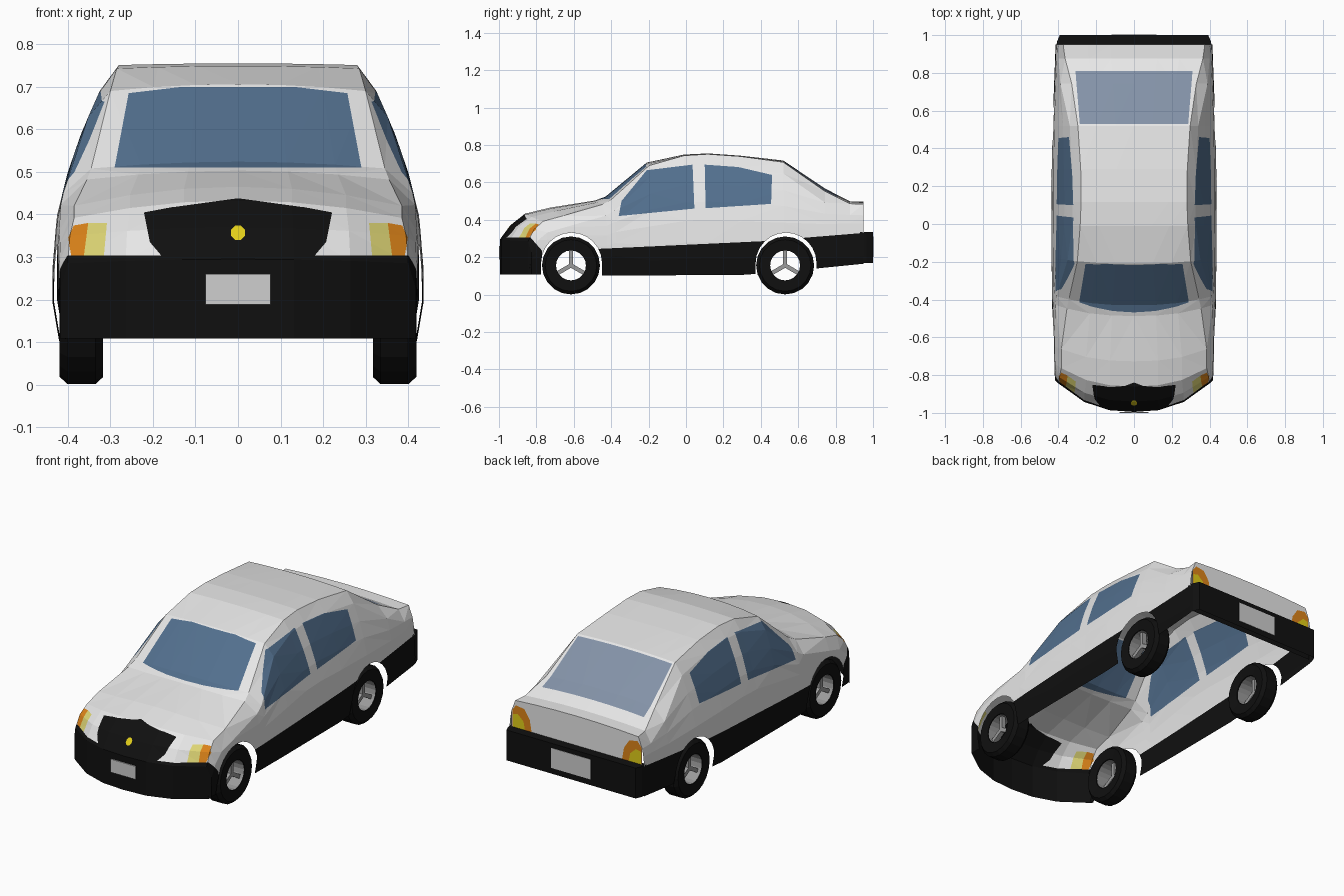
import bpy, bmesh, math
from mathutils import Vector

if "Cube" in bpy.data.objects:
    bpy.data.objects.remove(bpy.data.objects["Cube"])

COLOURS = [("body_white", (.80, .80, .80)), ("trim_black", (.005, .005, .005)),
           ("glass_blue", (.085, .16, .27)), ("rear_glass", (.23, .29, .39)),
           ("lamp_orange", (.72, .23, .01)), ("lamp_pale_yellow", (.74, .68, .18)),
           ("bright_yellow", (.76, .62, .01)), ("plate_grey", (.62, .62, .62)),
           ("rim_grey", (.33, .33, .33))]
MATS = []
for name, c in COLOURS:
    m = bpy.data.materials.new(name)
    m.diffuse_color = (*c, 1)
    m.use_nodes = True
    m.node_tree.nodes["Principled BSDF"].inputs["Base Color"].default_value = m.diffuse_color
    MATS.append(m)
BODY, BLACK, GLASS, REAR, ORANGE, PALE, YELLOW, PLATE, RIM = range(9)


def finish(bm, name, mats):
    me = bpy.data.meshes.new(name)
    bm.to_mesh(me)
    bm.free()
    for i in mats:
        me.materials.append(MATS[i])
    ob = bpy.data.objects.new(name, me)
    bpy.context.collection.objects.link(ob)
    return ob


def lerp(table, t):
    if t <= table[0][0]:
        return table[0][1]
    for (a, u), (b, v) in zip(table, table[1:]):
        if t <= b:
            return u + (v - u) * (t - a) / (b - a)
    return table[-1][1]


# Body shell: half width by height, taper along the length, lower edge height
WIDTH = [(.10, .42), (.2, .437), (.3, .435), (.4, .425), (.5, .40), (.6, .365), (.69, .325), (.755, .28)]
TAPER = [(-.85, .955), (-.65, .98), (-.3, 1), (.4, 1), (.95, .95)]
BOTTOM = [(-1, .11), (-.46, .102), (.36, .105), (.7, .14), (.95, .165)]
# Stations: y, bow of the section, centre height, shoulder x, shoulder z
STATIONS = [(-.995, .17, .295, .400, .285), (-.94, .15, .37, .395, .350),
            (-.86, .12, .433, .385, .392), (-.727, .08, .465, .385, .420),
            (-.487, .06, .503, .355, .482), (-.43, .05, .524, .345, .508),
            (-.21, .03, .706, .300, .690), (-.01, 0, .749, .285, .743),
            (.117, 0, .755, .280, .751), (.29, 0, .743, .282, .739),
            (.52, 0, .717, .297, .708), (.743, 0, .567, .330, .552),
            (.877, 0, .499, .365, .486), (.95, 0, .497, .375, .484)]
LEVELS = (0, .15, .3, .5, .67, .83, 1)


def section(y, bow, h, sx, sz):
    t, lo, hi = lerp(TAPER, y + bow), lerp(BOTTOM, y + bow), sz - .06
    half = []
    for f in LEVELS:
        z = lo + (hi - lo) * f
        half.append((lerp(WIDTH, z) * t, z))
    half += [(sx * f, sz + (h - sz) * (1 - f * f)) for f in (1, .66, .33)]
    pts = half + [(0, h)] + [(-x, z) for x, z in reversed(half)]
    return [(x, y + bow * (abs(x) / .42) ** 2.5, z) for x, z in pts]


bm = bmesh.new()
rows = [[bm.verts.new(p) for p in section(*s)] for s in STATIONS]
for a, b in zip(rows, rows[1:]):
    for j in range(len(a) - 1):
        bm.faces.new((a[j], b[j], b[j + 1], a[j + 1]))
# nose and tail panels hang from the end sections
k = len(LEVELS) - 1
for row, z, flip in ((rows[0], .108, False), (rows[-1], .18, True)):
    top = row[k:len(row) - k]
    low = [bm.verts.new((v.co.x, v.co.y, z)) for v in top]
    for j in range(len(top) - 1):
        q = (low[j + 1], low[j], top[j], top[j + 1])
        bm.faces.new(q[::-1] if flip else q)
bmesh.ops.triangulate(bm, faces=bm.faces[:])


def cut(poly, axes, test, mat=None):
    """Cut a convex outline, projected along one axis, and colour or remove it."""
    a, b = axes
    n = len(poly)
    area = sum(poly[i][0] * poly[(i + 1) % n][1] - poly[(i + 1) % n][0] * poly[i][1] for i in range(n))
    if area < 0:
        poly = poly[::-1]
    planes = []

    def inside():
        bm.normal_update()
        out = []
        for f in bm.faces:
            c = f.calc_center_median()
            if test(c, f.normal) and all((c - p).dot(o) < 0 for p, o in planes):
                out.append(f)
        return out
    for i in range(n):
        p, q = poly[i], poly[(i + 1) % n]
        co, no = Vector((0, 0, 0)), Vector((0, 0, 0))
        co[a], co[b] = p
        no[a], no[b] = q[1] - p[1], p[0] - q[0]
        no.normalize()
        faces = inside()
        geom = faces + list({e for f in faces for e in f.edges}) + list({v for f in faces for v in f.verts})
        bmesh.ops.bisect_plane(bm, geom=geom, dist=1e-5, plane_co=co, plane_no=no)
        planes.append((co, no))
    hit = inside()
    if mat is None:
        bmesh.ops.delete(bm, geom=hit, context='FACES')
    else:
        for f in hit:
            f.material_index = mat


def sym(half):
    return half + [(-x, z) for x, z in reversed(half)]


SIDE, FRONT, TOP = (1, 2), (0, 2), (0, 1)
anywhere = lambda c, n: True
flank = lambda c, n: abs(n.x) > .5
nose = lambda c, n: c.y < -.7 and n.y < -.1
tail = lambda c, n: c.y > .93 and n.y > .7

# wheel arches
for cy in (-.612, .535):
    arch = [(cy + .163 * math.cos(math.pi * i / 12), .168 + .163 * math.sin(math.pi * i / 12)) for i in range(13)]
    cut(arch + [(cy - .163, 0), (cy + .163, 0)], SIDE, flank)
# black sills and front bumper
cut([(-.5, 0), (.4, 0), (.4, .285), (-.5, .243)], SIDE, anywhere, BLACK)
cut([(.4, 0), (1.1, 0), (1.1, .342), (.4, .285)], SIDE, anywhere, BLACK)
cut([(-1.1, 0), (-.76, 0), (-.77, .235), (-.83, .304), (-1.1, .304)], SIDE, anywhere, BLACK)
# grille with a plain round centre
cut(sym([(.2, .3), (.207, .335), (.235, .368), (.247, .39), (.225, .404), (.15, .418)]) + [],
    FRONT, nose, BLACK)
cut([(-.15, .4175), (.15, .4175), (0, .438)], FRONT, nose, BLACK)
cut([(.018 * math.cos(i * math.pi / 4 + .39), .357 + .018 * math.sin(i * math.pi / 4 + .39)) for i in range(8)],
    FRONT, nose, YELLOW)
# lamps and side windows
for s in (1, -1):
    m = lambda pts: [(s * x, z) for x, z in pts]
    cut(m([(.315, .304), (.362, .304), (.352, .38), (.308, .38)]), FRONT, nose, PALE)
    cut(m([(.362, .304), (.392, .304), (.399, .345), (.386, .374), (.352, .38)]), FRONT, nose, ORANGE)
    cut(m([(.393, .33), (.393, .43), (.37, .458), (.32, .45), (.287, .40), (.275, .33)]), FRONT, tail, ORANGE)
    cut(m([(.39, .33), (.39, .405), (.36, .412), (.325, .38), (.315, .33)]), FRONT, tail, YELLOW)
cut([(-.36, .42), (.045, .46), (.035, .695), (-.21, .665), (-.345, .50)], SIDE, flank, GLASS)
cut([(.105, .462), (.455, .485), (.46, .64), (.28, .682), (.10, .695)], SIDE, flank, GLASS)
# windscreen and rear window
cut(sym([(.29, .51), (.257, .685), (.13, .70)]), FRONT,
    lambda c, n: -.6 < c.y < -.1 and n.y < -.3, GLASS)
cut(sym([(.31, .81), (.287, .53)]), TOP, lambda c, n: c.z > .45 and n.z > .3, REAR)
finish(bm, "car_body", range(9))

# Rear bumper: open-bottomed shell with a flat top ledge
bm = bmesh.new()
plan = [(.412, .93), (.408, .965), (.393, 1.0)]
plan += [(-x, y) for x, y in reversed(plan)]
low = [bm.verts.new((x, y, .168)) for x, y in plan]
top = [bm.verts.new((x, y, .335)) for x, y in plan]
for i in range(5):
    bm.faces.new((low[i], low[i + 1], top[i + 1], top[i]))
bm.faces.new(top)
finish(bm, "rear_bumper", [BLACK])


def box(bm, lo, hi):
    vs = bmesh.ops.create_cube(bm, size=1)["verts"]
    for v in vs:
        v.co = Vector([lo[i] if v.co[i] < 0 else hi[i] for i in range(3)])
    return vs


# Blank number plates
for name, y, hw, z0, z1 in (("front_plate", -.998, .076, .188, .26), ("rear_plate", .999, .12, .20, .31)):
    bm = bmesh.new()
    box(bm, (-hw, y - .003, z0), (hw, y + .003, z1))
    finish(bm, name, [PLATE])


def lathe(bm, profile, n, closed):
    rings = [[bm.verts.new((x, r * math.cos(2 * math.pi * i / n), r * math.sin(2 * math.pi * i / n)))
              for i in range(n)] for x, r in profile]
    pairs = list(zip(rings, rings[1:])) + ([(rings[-1], rings[0])] if closed else [])
    for a, b in pairs:
        for i in range(n):
            bm.faces.new((a[i], a[(i + 1) % n], b[(i + 1) % n], b[i]))


# Wheels: ring tyre, open rim with three spokes
for end, cy in (("front", -.615), ("rear", .53)):
    for side, s in (("right", 1), ("left", -1)):
        bm = bmesh.new()
        lathe(bm, [(s * x, r) for x, r in ((.325, .08), (.317, .138), (.335, .155), (.40, .155),
                                           (.419, .138), (.416, .08))], 20, True)
        bmesh.ops.recalc_face_normals(bm, faces=bm.faces[:])
        finish(bm, f"{end}_{side}_tyre", [BLACK]).location = (0, cy, .156)
        bm = bmesh.new()
        lathe(bm, [(s * .33, .078), (s * .412, .078)], 20, False)
        for i in range(3):
            vs = box(bm, (min(s * .37, s * .395), -.011, 0), (max(s * .37, s * .395), .011, .079))
            ang = i * 2 * math.pi / 3
            for v in vs:
                y, z = v.co.y, v.co.z
                v.co.y, v.co.z = y * math.cos(ang) - z * math.sin(ang), y * math.sin(ang) + z * math.cos(ang)
        finish(bm, f"{end}_{side}_rim", [RIM]).location = (0, cy, .156)
